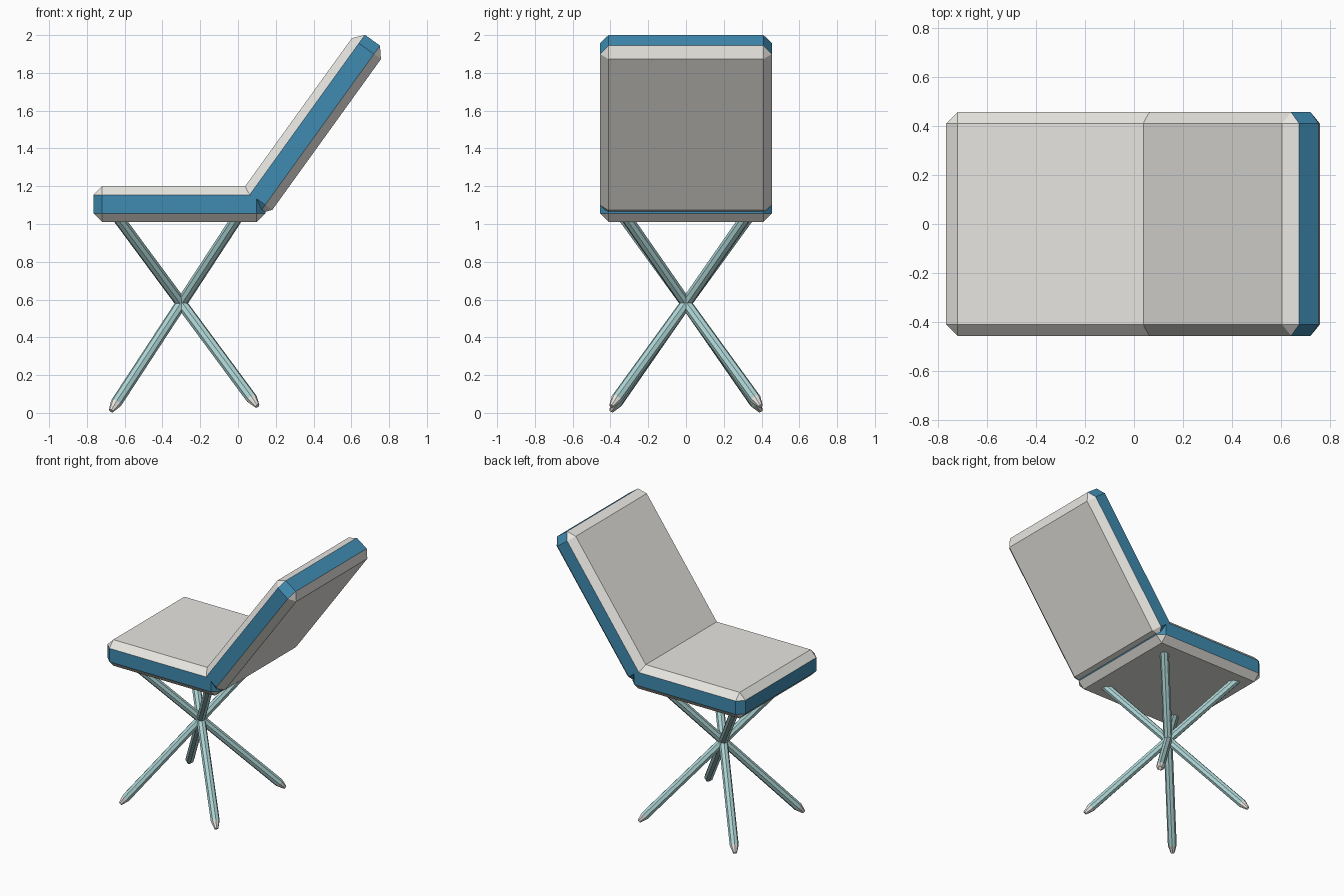
import bpy, bmesh
from math import atan2, sin, cos
from mathutils import Vector, Matrix

if "Cube" in bpy.data.objects:
    bpy.data.objects.remove(bpy.data.objects["Cube"])


def material(name, color):
    m = bpy.data.materials.new(name)
    m.diffuse_color = (*color, 1)
    m.use_nodes = True
    m.node_tree.nodes["Principled BSDF"].inputs["Base Color"].default_value = m.diffuse_color
    return m


GREY = material("grey", (0.8, 0.79, 0.75))
BLUE = material("blue", (0.05, 0.26, 0.44))
TEAL = material("pale_teal", (0.42, 0.66, 0.66))


def add_object(name, bm, mats, matrix):
    bmesh.ops.recalc_face_normals(bm, faces=bm.faces)
    me = bpy.data.meshes.new(name)
    bm.to_mesh(me)
    bm.free()
    for m in mats:
        me.materials.append(m)
    ob = bpy.data.objects.new(name, me)
    ob.matrix_world = matrix
    bpy.context.collection.objects.link(ob)
    return ob


# Chamfered cushion with a blue band around its rim
def cushion(name, length, matrix):
    bm = bmesh.new()
    bmesh.ops.create_cube(bm, size=1)
    bmesh.ops.scale(bm, vec=(0.91, 0.91, 0.19), verts=bm.verts)
    bmesh.ops.bevel(bm, geom=bm.edges[:], offset=0.046, offset_type='OFFSET',
                    segments=1, profile=0.5, affect='EDGES')
    bmesh.ops.scale(bm, vec=(length / 0.91, 1, 1), verts=bm.verts)
    bm.normal_update()
    for f in bm.faces:
        f.material_index = 1 if abs(f.normal.z) < 0.1 else 0
    add_object(name, bm, (GREY, BLUE), matrix)


cushion("seat", 0.91, Matrix.Translation((-0.31, 0, 1.105)))

# Backrest leans back, from its bottom end to its top end
low, high = Vector((0.072, 0, 1.085)), Vector((0.712, 0, 1.973))
d = high - low
tilt = Matrix.Rotation(-atan2(d.z, d.x), 4, 'Y')
cushion("backrest", d.length, Matrix.Translation((low + high) / 2) @ tilt)


# Straight leg with a tapered grey foot
def leg(name, foot, top):
    axis = top - foot
    sides = 8
    rings = [(0, 0.013), (0.055, 0.03), (axis.length, 0.03)]
    bm = bmesh.new()
    loops = []
    for z, r in rings:
        loops.append([bm.verts.new((r * cos(i * 6.283185 / sides),
                                    r * sin(i * 6.283185 / sides), z))
                      for i in range(sides)])
    for k in range(2):
        for i in range(sides):
            j = (i + 1) % sides
            f = bm.faces.new((loops[k][i], loops[k][j],
                              loops[k + 1][j], loops[k + 1][i]))
            f.material_index = k
    bm.faces.new(loops[0][::-1])
    bm.faces.new(loops[2]).material_index = 1
    rot = axis.to_track_quat('Z', 'Y').to_matrix().to_4x4()
    add_object(name, bm, (GREY, TEAL), Matrix.Translation(foot) @ rot)


# Four legs crossing at one hub under the seat
hub = Vector((-0.30, 0, 0.58))
for side, s in (("front", -1), ("back", 1)):
    for end, foot in (("left", (-0.672, 0.395 * s, 0.011)),
                      ("right", (0.102, 0.395 * s, 0.036))):
        foot = Vector(foot)
        axis = hub - foot
        top = hub + axis * ((1.04 - hub.z) / axis.z)
        leg(f"{side}_{end}_leg", foot, top)
